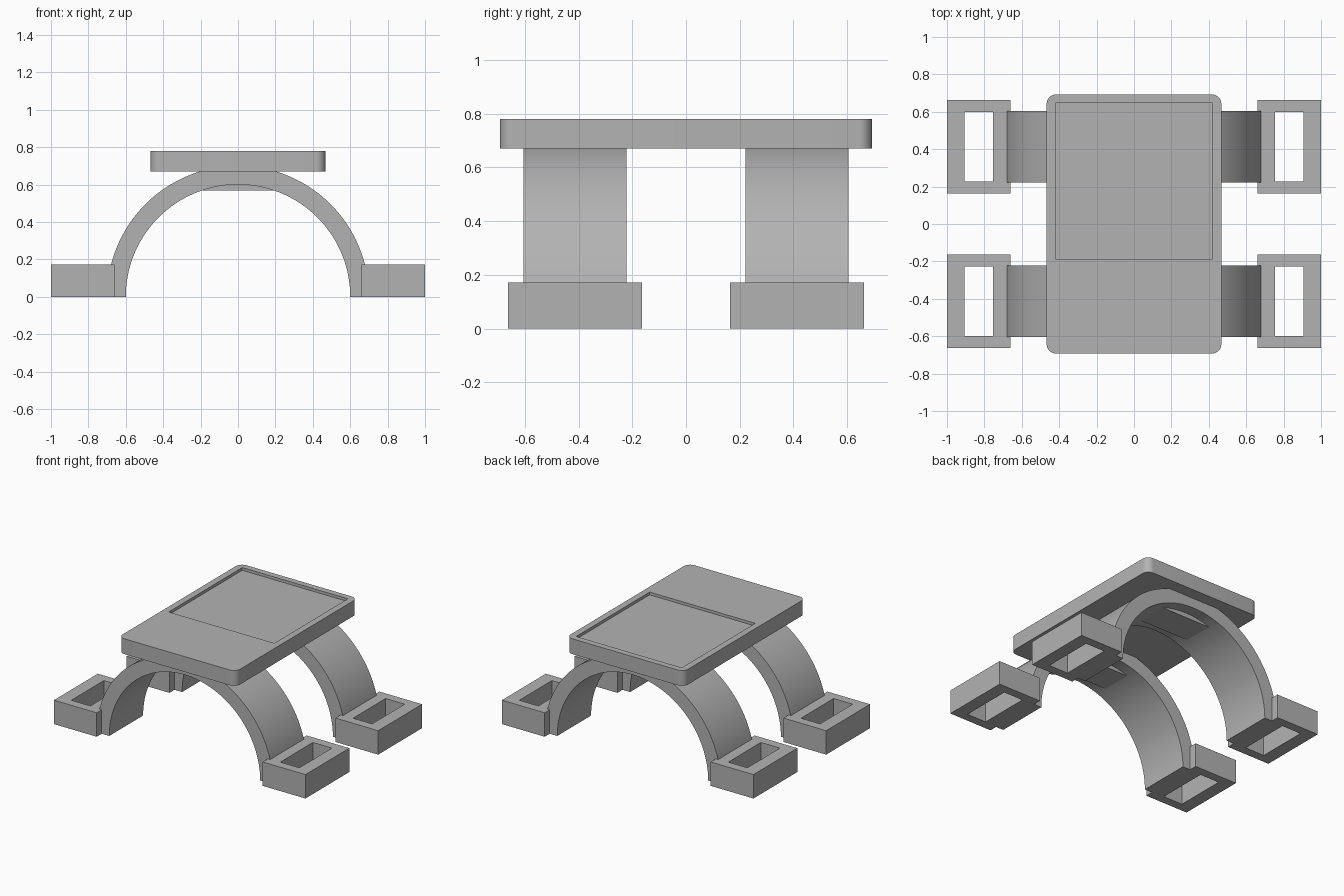
import bpy, bmesh
from math import cos, sin, pi

cube = bpy.data.objects.get("Cube")
if cube:
    bpy.data.objects.remove(cube, do_unlink=True)

grey = bpy.data.materials.new("plain grey")
grey.use_nodes = True
grey.diffuse_color = (0.45, 0.45, 0.45, 1)
grey.node_tree.nodes["Principled BSDF"].inputs["Base Color"].default_value = grey.diffuse_color


def prism(name, points, offset):
    """Extrude a closed outline of 3D points along an offset."""
    bm = bmesh.new()
    face = bm.faces.new([bm.verts.new(p) for p in points])
    grown = bmesh.ops.extrude_face_region(bm, geom=[face])["geom"]
    bmesh.ops.translate(bm, vec=offset, verts=[v for v in grown if isinstance(v, bmesh.types.BMVert)])
    bmesh.ops.recalc_face_normals(bm, faces=bm.faces)
    mesh = bpy.data.meshes.new(name)
    bm.to_mesh(mesh)
    bm.free()
    mesh.materials.append(grey)
    obj = bpy.data.objects.new(name, mesh)
    bpy.context.collection.objects.link(obj)
    return obj


def box(name, x, y, z):
    outline = [(x[0], y[0], z[0]), (x[1], y[0], z[0]), (x[1], y[1], z[0]), (x[0], y[1], z[0])]
    return prism(name, outline, (0, 0, z[1] - z[0]))


def select_only(obj):
    bpy.ops.object.select_all(action='DESELECT')
    obj.select_set(True)
    bpy.context.view_layer.objects.active = obj


def smooth(obj):
    select_only(obj)
    bpy.ops.object.shade_smooth_by_angle(angle=pi / 6)


def cut(obj, cutter):
    mod = obj.modifiers.new("cut", 'BOOLEAN')
    mod.operation = 'DIFFERENCE'
    mod.solver = 'EXACT'
    mod.object = cutter
    select_only(obj)
    bpy.ops.object.modifier_apply(modifier=mod.name)
    bpy.data.objects.remove(cutter, do_unlink=True)


# Top plate with rounded corners and a shallow recess
half_x, half_y, radius, steps = 0.467, 0.692, 0.05, 8
outline = []
for quarter, (sx, sy) in enumerate([(1, 1), (-1, 1), (-1, -1), (1, -1)]):
    for i in range(steps + 1):
        a = (quarter + i / steps) * pi / 2
        outline.append((sx * (half_x - radius) + radius * cos(a),
                        sy * (half_y - radius) + radius * sin(a), 0.67))
plate = prism("top_plate", outline, (0, 0, 0.11))
cut(plate, box("recess_cutter", (-0.42, 0.42), (-0.187, 0.648), (0.76, 0.9)))
smooth(plate)

# Two arches, each with a mounting block and a pair of slotted feet
segments = 64
angles = [pi * i / segments for i in range(segments + 1)]
for end, side_y in (("front", -1), ("back", 1)):
    mid = 0.413 * side_y
    ring = [(0.7 * cos(a), mid - 0.192, 0.7 * sin(a)) for a in angles]
    ring += [(0.6 * cos(a), mid - 0.192, 0.6 * sin(a)) for a in reversed(angles)]
    smooth(prism(end + "_arch", ring, (0, 0.384, 0)))
    box(end + "_mounting_block", (-0.2, 0.2), (mid - 0.11, mid + 0.11), (0.567, 0.672))
    for side, s in (("left", 1), ("right", -1)):
        foot = box(f"{end}_{side}_foot", sorted((0.66 * s, s)), (mid - 0.249, mid + 0.249), (0, 0.172))
        cut(foot, box("slot_cutter", sorted((0.755 * s, 0.907 * s)), (mid - 0.185, mid + 0.185), (-0.1, 0.3)))
